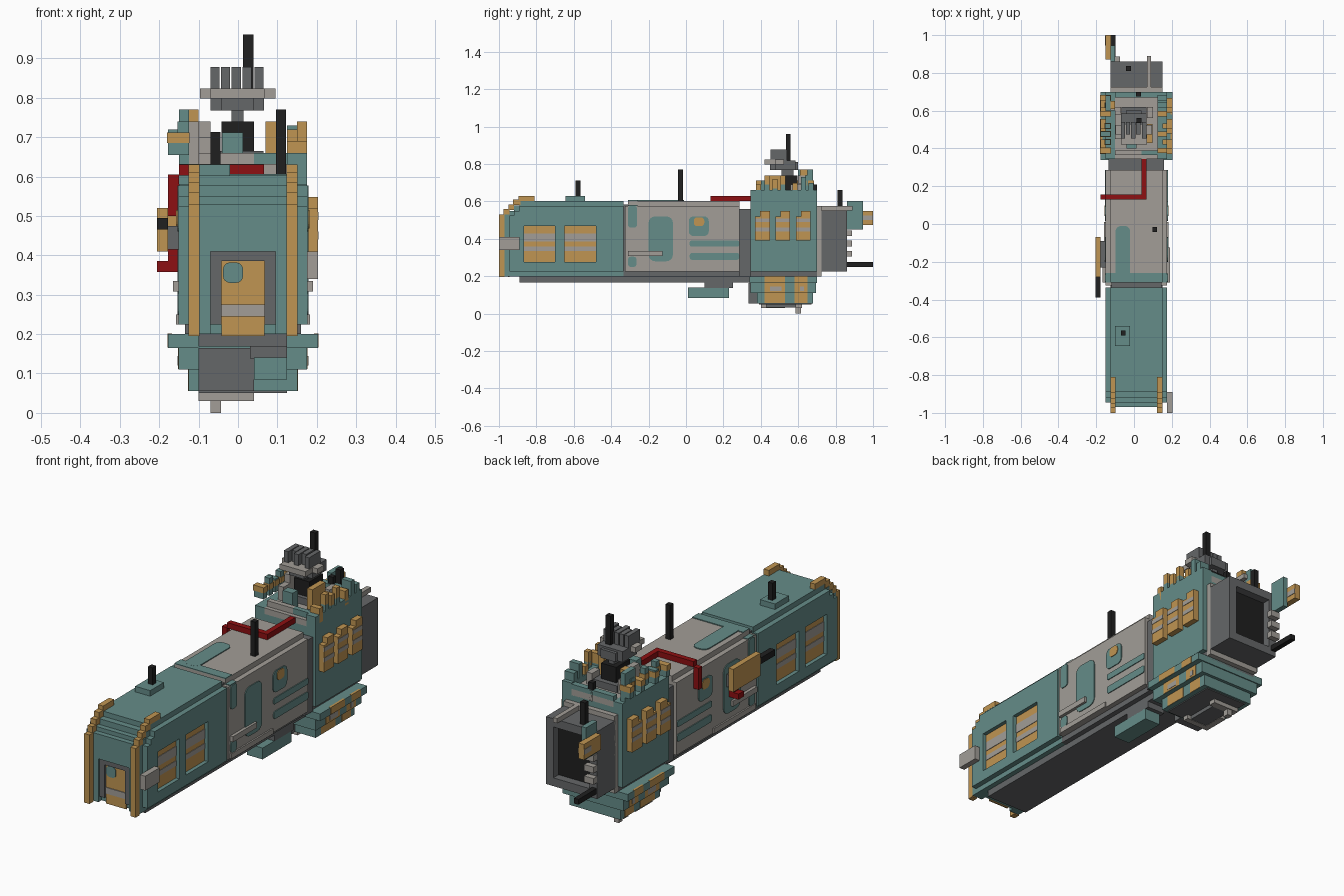
import bpy, bmesh, math
from mathutils import Vector

cube = bpy.data.objects.get("Cube")
if cube:
    bpy.data.objects.remove(cube, do_unlink=True)


def colour(name, r, g, b):
    m = bpy.data.materials.new(name)
    m.use_nodes = True
    m.diffuse_color = (r, g, b, 1)
    m.node_tree.nodes["Principled BSDF"].inputs["Base Color"].default_value = (r, g, b, 1)
    return m


TEAL = colour("teal", 0.13, 0.265, 0.25)
LIGHT = colour("warm_grey", 0.36, 0.34, 0.31)
DARK = colour("dark_grey", 0.13, 0.135, 0.14)
BLACK = colour("black", 0.014, 0.014, 0.014)
ORANGE = colour("ochre", 0.53, 0.30, 0.085)
RED = colour("red", 0.27, 0.005, 0.006)
CX = 0.0125  # centre line of the body


def finish(bm, name, mat):
    bmesh.ops.recalc_face_normals(bm, faces=bm.faces)
    me = bpy.data.meshes.new(name)
    bm.to_mesh(me)
    bm.free()
    me.materials.append(mat)
    ob = bpy.data.objects.new(name, me)
    bpy.context.collection.objects.link(ob)
    return ob


def part(name, mat, *boxes):
    """One object from boxes given as x0, x1, y0, y1, z0, z1."""
    bm = bmesh.new()
    for x0, x1, y0, y1, z0, z1 in boxes:
        vs = bmesh.ops.create_cube(bm, size=1)["verts"]
        bmesh.ops.scale(bm, vec=(x1 - x0, y1 - y0, z1 - z0), verts=vs)
        bmesh.ops.translate(bm, vec=((x0 + x1) / 2, (y0 + y1) / 2, (z0 + z1) / 2), verts=vs)
    return finish(bm, name, mat)


def sided(s, a, b, *rest):
    """Box at distances a..b from the centre line on side s."""
    return (min(CX + s * a, CX + s * b), max(CX + s * a, CX + s * b), *rest)


def rounded(name, mat, u0, u1, v0, v1, r, place, depth):
    """Thin plate with rounded corners; place maps (u, v) to 3D."""
    bm = bmesh.new()
    pts = []
    for k, (u, v) in enumerate([(u1 - r, v1 - r), (u0 + r, v1 - r), (u0 + r, v0 + r), (u1 - r, v0 + r)]):
        for i in range(5):
            a = math.pi / 2 * (k + i / 4)
            pts.append(place(u + r * math.cos(a), v + r * math.sin(a)))
    f = bm.faces.new([bm.verts.new(p) for p in pts])
    ext = bmesh.ops.extrude_face_region(bm, geom=[f])["geom"]
    bmesh.ops.translate(bm, vec=Vector(depth), verts=[g for g in ext if isinstance(g, bmesh.types.BMVert)])
    return finish(bm, name, mat)


# Front car: core with stepped nose, and roof
nose = [(-0.945, 0.20, 0.52), (-0.945, 0.52, 0.55), (-0.92, 0.55, 0.578), (-0.89, 0.578, 0.603)]
part("front_car_core", TEAL, *[(-0.125, 0.15, y, -0.335, a, b) for y, a, b in nose])
part("nose_plate", TEAL, (-0.125, -0.07, -0.97, -0.945, 0.2, 0.53), (0.095, 0.15, -0.97, -0.945, 0.2, 0.53),
     (-0.07, 0.095, -0.97, -0.945, 0.41, 0.53))

# Front door in its recess
part("door_frame", DARK, (-0.07, -0.042, -0.962, -0.945, 0.225, 0.41), (0.067, 0.095, -0.962, -0.945, 0.225, 0.41),
     (-0.042, 0.067, -0.962, -0.945, 0.385, 0.41))
part("door", ORANGE, (-0.042, 0.067, -0.953, -0.945, 0.195, 0.385))
part("door_stripe", LIGHT, (-0.042, 0.067, -0.957, -0.953, 0.245, 0.275))
rounded("door_emblem", TEAL, -0.038, 0.013, 0.33, 0.382, 0.018, lambda u, v: (u, -0.953, v), (0, -0.004, 0))

# Front rails following the stepped nose
rail = [(-1.0, -0.97, 0.195, 0.53), (-0.975, -0.945, 0.53, 0.56), (-0.95, -0.92, 0.555, 0.585),
        (-0.925, -0.885, 0.58, 0.61), (-0.895, -0.81, 0.603, 0.63)]
for s, n in ((1, "left"), (-1, "right")):
    part(n + "_nose_rail", ORANGE, *[sided(s, 0.11, 0.138, *b) for b in rail])

# Front car side walls with two recessed windows each
wins = [(-0.865, -0.70), (-0.65, -0.48)]
for s, n in ((1, "left"), (-1, "right")):
    w = lambda y0, y1, z0, z1: sided(s, 0.1375, 0.1635, y0, y1, z0, z1)
    part(n + "_front_car_wall", TEAL, w(-0.945, -0.335, 0.225, 0.275), w(-0.945, -0.865, 0.275, 0.47),
         w(-0.70, -0.65, 0.275, 0.47), w(-0.48, -0.335, 0.275, 0.47), w(-0.945, -0.335, 0.47, 0.525),
         w(-0.92, -0.335, 0.525, 0.55), w(-0.89, -0.335, 0.55, 0.577))
    for k, (a, b) in enumerate(wins):
        part(f"{n}_window_{k}", ORANGE, sided(s, 0.1375, 0.1445, a, b, 0.275, 0.47))
        part(f"{n}_window_bands_{k}", LIGHT, sided(s, 0.1445, 0.147, a, b, 0.335, 0.36),
             sided(s, 0.1445, 0.147, a, b, 0.385, 0.43))
part("side_plate", LIGHT, (0.175, 0.203, -1.0, -0.89, 0.34, 0.41))
part("front_mast_base", TEAL, (-0.1, -0.02, -0.645, -0.54, 0.6, 0.63))
part("front_mast", BLACK, (-0.07, -0.045, -0.59, -0.563, 0.63, 0.713))

# Couplings between the sections, and the underside
part("coupling", DARK, (-0.12, 0.145, -0.335, -0.31, 0.225, 0.585))
part("rear_collar", DARK, (-0.135, 0.16, 0.285, 0.345, 0.2, 0.56))
part("underside", DARK, (-0.1, 0.125, -0.89, 0.345, 0.168, 0.2), (-0.125, 0.15, -0.335, 0.345, 0.198, 0.225),
     (0.03, 0.125, 0.1, 0.25, 0.138, 0.17))
part("underside_pod", TEAL, (0.04, 0.125, 0.01, 0.23, 0.085, 0.14))

# Middle car
part("middle_car", LIGHT, (-0.15, 0.175, -0.31, 0.287, 0.225, 0.577), (-0.125, 0.15, -0.31, 0.287, 0.577, 0.603))
part("middle_car_coupling_lip", LIGHT, (-0.15, 0.175, -0.325, -0.31, 0.225, 0.577))
marks = [("panel_mark", TEAL, -0.2, -0.07, 0.28, 0.52, 0.035), ("square_mark", TEAL, 0.015, 0.122, 0.415, 0.52, 0.025),
         ("upper_stripe", TEAL, 0.02, 0.285, 0.36, 0.39, 0.008), ("lower_stripe", TEAL, 0.02, 0.285, 0.288, 0.325, 0.012),
         ("corner_mark", TEAL, -0.31, -0.262, 0.46, 0.577, 0.015), ("low_corner_mark", TEAL, -0.31, -0.265, 0.25, 0.305, 0.015)]
for s, n in ((1, "left"), (-1, "right")):
    for m, mat, a, b, c, d, r in marks:
        rounded(f"{n}_{m}", mat, a, b, c, d, r, lambda u, v: (CX + s * 0.1625, u, v), (s * 0.004, 0, 0))
    rounded(f"{n}_badge", ORANGE, 0.042, 0.098, 0.468, 0.515, 0.018, lambda u, v: (CX + s * 0.1665, u, v), (s * 0.003, 0, 0))
    part(n + "_handrail", LIGHT, sided(s, 0.16, 0.178, -0.31, -0.125, 0.308, 0.335))
    part(n + "_sill", LIGHT, sided(s, 0.16, 0.17, -0.31, 0.01, 0.225, 0.25))
part("roof_band", TEAL, (-0.125, 0.15, -0.31, -0.26, 0.603, 0.607), (-0.15, -0.125, -0.31, -0.26, 0.577, 0.581),
     (0.15, 0.175, -0.31, -0.26, 0.577, 0.581))
rounded("roof_mark", TEAL, -0.098, -0.02, -0.285, -0.01, 0.03, lambda u, v: (u, v, 0.603), (0, 0, 0.0045))
part("middle_mast", BLACK, (0.097, 0.122, -0.043, -0.017, 0.6, 0.77))

# Red pipe over the roof and down the side
part("red_pipe", RED, (0.04, 0.066, 0.13, 0.345, 0.603, 0.63), (-0.15, 0.066, 0.13, 0.157, 0.603, 0.63),
     (-0.178, -0.15, 0.13, 0.157, 0.5, 0.605))

# Side-mounted gun pod
part("pod_mount", DARK, (-0.18, -0.15, -0.23, -0.09, 0.415, 0.475))
part("pod", ORANGE, (-0.205, -0.178, -0.28, -0.07, 0.41, 0.52))
part("pod_barrel", BLACK, (-0.205, -0.178, -0.39, -0.28, 0.465, 0.495))
part("pod_grip", RED, (-0.205, -0.15, -0.15, -0.11, 0.358, 0.385), (-0.178, -0.15, -0.15, -0.11, 0.385, 0.415))

# Tower body, and hull widening below it
part("tower", TEAL, (-0.15, 0.175, 0.345, 0.7, 0.225, 0.603))
part("tower_base", DARK, (-0.125, 0.15, 0.345, 0.7, 0.19, 0.225))
hull = [(0.19, 0.34, 0.70, 0.165, 0.2), (0.163, 0.345, 0.695, 0.11, 0.165), (0.138, 0.38, 0.68, 0.055, 0.11)]
part("hull", TEAL, *[(CX - w, CX + w, a, b, c, d) for w, a, b, c, d in hull])
for s, n in ((1, "left"), (-1, "right")):
    for k, (a, b) in enumerate([(0.42, 0.53), (0.58, 0.65)]):
        part(f"{n}_hull_stripe_{k}", ORANGE, *[sided(s, w - 0.01, w + 0.0015, a, b, c + 0.001, d + 0.001)
                                               for w, _, _, c, d in hull])
        part(f"{n}_hull_stripe_band_{k}", LIGHT, sided(s, 0.16, 0.166, a + 0.03, b - 0.02, 0.12, 0.145))
part("hull_front_plate", DARK, (-0.1, 0.04, 0.335, 0.385, 0.055, 0.165))
part("hull_bottom", DARK, (-0.1, 0.125, 0.39, 0.67, 0.05, 0.056))
part("keel", LIGHT, (-0.1, 0.04, 0.40, 0.43, 0.03, 0.052), (-0.1, -0.07, 0.43, 0.53, 0.03, 0.052),
     (-0.1, 0.04, 0.585, 0.62, 0.03, 0.052), (-0.07, -0.043, 0.585, 0.615, 0.0, 0.03))
part("keel_core", DARK, (-0.07, 0.02, 0.43, 0.585, 0.032, 0.052))

# Tower side windows, each taller towards the middle
for s, n in ((1, "left"), (-1, "right")):
    for k, y in enumerate((0.37, 0.478, 0.588)):
        part(f"{n}_tower_window_{k}", ORANGE, sided(s, 0.16, 0.19, y, y + 0.078, 0.39, 0.52),
             sided(s, 0.16, 0.19, y + 0.026, y + 0.078, 0.52, 0.548))
        part(f"{n}_tower_window_band_{k}", LIGHT, sided(s, 0.188, 0.192, y, y + 0.078, 0.44, 0.46),
             sided(s, 0.188, 0.192, y, y + 0.078, 0.49, 0.51))

# Tower deck and parapet
part("deck", LIGHT, (-0.1, 0.125, 0.345, 0.7, 0.6, 0.632), (-0.1, 0.04, 0.365, 0.39, 0.63, 0.66))
part("parapet", TEAL, (0.04, 0.125, 0.365, 0.39, 0.63, 0.66), (-0.15, -0.1, 0.345, 0.7, 0.6, 0.632),
     (0.125, 0.175, 0.345, 0.7, 0.6, 0.66), (-0.1, 0.125, 0.67, 0.7, 0.63, 0.655), (-0.04, 0.013, 0.4, 0.44, 0.63, 0.712))
fingers = [(0.375, 0.69), (0.42, 0.74), (0.463, 0.72), (0.506, 0.74), (0.57, 0.70), (0.615, 0.73), (0.655, 0.70)]
part("left_finger_stems", TEAL, *[(0.125 + 0.025 * (k % 2), 0.175, y, y + 0.027, 0.64, t - 0.05) for k, (y, t) in enumerate(fingers)])
part("left_finger_tips", ORANGE, *[(0.125 + 0.025 * (k % 2), 0.175, y, y + 0.027, t - 0.07, t) for k, (y, t) in enumerate(fingers[:5])])
part("left_rear_finger_tips", TEAL, *[(0.125, 0.175, y, y + 0.027, t - 0.07, t) for y, t in fingers[5:]])
part("left_inner_fingers", ORANGE, (0.07, 0.098, 0.43, 0.53, 0.64, 0.74))
part("right_fingers", TEAL, *[(-0.178 + 0.025 * (k % 2), -0.125, y, y + 0.027, 0.655, t) for k, (y, t) in enumerate(fingers)],
     (-0.15, -0.125, 0.6, 0.68, 0.63, 0.77))
part("right_finger_bands", ORANGE, *[(-0.18 + 0.025 * (k % 2), -0.123, y - 0.002, y + 0.029, 0.685, 0.712)
                                     for k, (y, t) in enumerate(fingers)], (-0.125, -0.1, 0.61, 0.65, 0.74, 0.77))
part("deck_pillars", LIGHT, (-0.1, -0.07, 0.45, 0.62, 0.63, 0.70), (-0.1, -0.07, 0.50, 0.58, 0.70, 0.74),
     (-0.125, -0.1, 0.60, 0.64, 0.63, 0.74), (0.07, 0.1, 0.56, 0.62, 0.63, 0.69))

# Turret
part("turret_base", BLACK, (-0.042, 0.04, 0.49, 0.595, 0.63, 0.74), (0.01, 0.036, 0.675, 0.70, 0.6, 0.69))
part("turret_plinth", DARK, (-0.065, 0.065, 0.47, 0.62, 0.63, 0.665))
part("turret_stem", DARK, (-0.016, 0.014, 0.51, 0.575, 0.73, 0.78))
part("turret_head", DARK, (-0.07, 0.066, 0.475, 0.585, 0.768, 0.82), (-0.042, 0.04, 0.45, 0.60, 0.768, 0.81),
     *[(x, x + 0.023, 0.452 + 0.022 * (k % 2), 0.54, 0.81, 0.878) for k, x in enumerate((-0.07, -0.043, -0.016, 0.011, 0.042))])
part("turret_ring", LIGHT, (-0.097, 0.095, 0.475, 0.525, 0.798, 0.824), (-0.07, 0.068, 0.42, 0.475, 0.798, 0.824))
part("turret_mast", BLACK, (0.013, 0.039, 0.535, 0.56, 0.80, 0.96))

# Rear box with a dark opening
part("rear_neck", LIGHT, (-0.125, 0.15, 0.695, 0.725, 0.2, 0.575))
part("rear_box", DARK, (-0.125, -0.085, 0.72, 0.86, 0.225, 0.552), (0.11, 0.15, 0.72, 0.86, 0.225, 0.552),
     (-0.085, 0.11, 0.72, 0.86, 0.225, 0.265), (-0.085, 0.11, 0.72, 0.86, 0.512, 0.552))
part("rear_opening", BLACK, (-0.085, 0.11, 0.72, 0.82, 0.265, 0.512))
part("rear_top_pipe", LIGHT, (0.068, 0.09, 0.70, 0.89, 0.552, 0.575))
part("rear_steps", LIGHT, *[(-0.125, -0.075, 0.86, 0.888, z, z + 0.03) for z in (0.305, 0.36, 0.415)])
part("rear_mast", BLACK, (-0.043, -0.017, 0.81, 0.836, 0.55, 0.66))
part("rear_flag", TEAL, (-0.125, -0.1, 0.86, 0.945, 0.45, 0.603))
part("rear_lamp", ORANGE, (-0.152, -0.122, 0.87, 1.0, 0.475, 0.55))
part("rear_lamp_band", LIGHT, (-0.154, -0.120, 0.945, 0.999, 0.5, 0.525))
part("rear_barrel", BLACK, (-0.123, -0.098, 0.86, 1.0, 0.25, 0.276))
